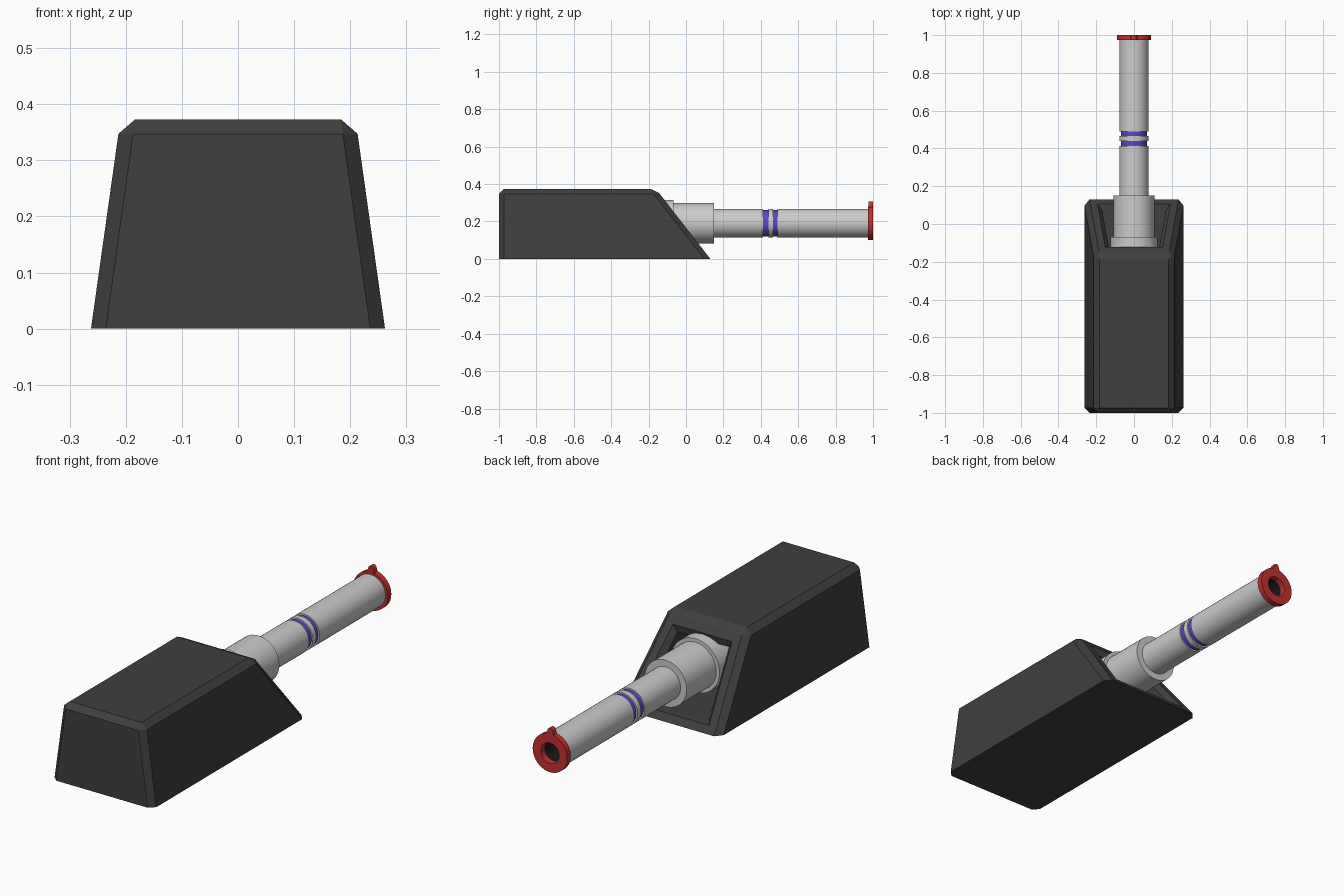
import bpy, bmesh, math
from mathutils import Vector

if "Cube" in bpy.data.objects:
    bpy.data.objects.remove(bpy.data.objects["Cube"])


def material(name, color):
    m = bpy.data.materials.new(name)
    m.diffuse_color = (*color, 1)
    m.use_nodes = True
    m.node_tree.nodes["Principled BSDF"].inputs["Base Color"].default_value = m.diffuse_color
    return m


DARK = material("dark_grey", (0.05, 0.05, 0.05))
RED = material("red", (0.55, 0.03, 0.03))
BLUE = material("blue", (0.1, 0.06, 0.6))
BLACK = material("black", (0.01, 0.01, 0.01))
AXIS_Z = 0.191


def finish(bm, name, mat=None, smooth=False):
    me = bpy.data.meshes.new(name)
    bm.to_mesh(me)
    bm.free()
    ob = bpy.data.objects.new(name, me)
    bpy.context.collection.objects.link(ob)
    if mat:
        me.materials.append(mat)
    if smooth:
        bpy.ops.object.select_all(action='DESELECT')
        ob.select_set(True)
        bpy.context.view_layer.objects.active = ob
        bpy.ops.object.shade_smooth_by_angle(angle=math.radians(30))
    return ob


def lathe(name, profile, mat=None, closed=False, n=40):
    """Spin (radius, y) points around the barrel axis."""
    bm = bmesh.new()
    rings = []
    for r, y in profile:
        if r == 0:
            rings.append([bm.verts.new((0, y, AXIS_Z))] * n)
        else:
            rings.append([bm.verts.new((r * math.sin(a), y, AXIS_Z + r * math.cos(a)))
                          for a in (2 * math.pi * i / n for i in range(n))])
    pairs = list(zip(rings, rings[1:])) + ([(rings[-1], rings[0])] if closed else [])
    for a, b in pairs:
        for i in range(n):
            j = (i + 1) % n
            bm.faces.new(list(dict.fromkeys((a[i], a[j], b[j], b[i]))))
    bmesh.ops.recalc_face_normals(bm, faces=bm.faces)
    return finish(bm, name, mat, True)


# Housing: tapered block with a slanted end and chamfered upper edges
bm = bmesh.new()
W, T, H = 0.262, 0.2095, 0.373
front = [bm.verts.new((x, -1, z)) for x, z in ((-W, 0), (W, 0), (T, H), (-T, H))]
slant = [bm.verts.new((x, y, z)) for x, y, z in
         ((-W, 0.13, 0), (W, 0.13, 0), (T, -0.16, H), (-T, -0.16, H))]
bm.faces.new(front)
bm.faces.new(slant[::-1])
for i in range(4):
    j = (i + 1) % 4
    bm.faces.new((front[i], slant[i], slant[j], front[j]))
bmesh.ops.recalc_face_normals(bm, faces=bm.faces)
edges = [e for e in bm.edges if max(v.co.z for v in e.verts) > 0.1]
bmesh.ops.bevel(bm, geom=edges, offset=0.026, segments=1, affect='EDGES')

# Recessed opening in the slanted end
bm.normal_update()
direction = Vector((0, 0.79, 0.61))
face = max(bm.faces, key=lambda f: f.normal.dot(direction) * f.calc_area())
face = max((f for f in bm.faces if f.normal.y > 0.6), key=lambda f: f.calc_area())
bmesh.ops.inset_individual(bm, faces=[face], thickness=0.038, use_even_offset=True)
bmesh.ops.inset_individual(bm, faces=[face], thickness=0.022, depth=-0.025,
                           use_even_offset=True)
bmesh.ops.inset_individual(bm, faces=[face], thickness=0.0001, use_even_offset=True)
for v in face.verts:
    v.co.y = -0.26
finish(bm, "housing", DARK)

# Barrel parts
lathe("mount_collar", [(0, -0.26), (0.125, -0.26), (0.125, -0.068), (0, -0.068)])
lathe("barrel_sleeve", [(0, -0.1), (0.108, -0.1), (0.108, 0.15), (0, 0.15)])
lathe("rear_barrel", [(0, 0.1), (0.077, 0.1), (0.077, 0.413), (0, 0.413)])
lathe("middle_band", [(0.06, 0.44), (0.077, 0.44), (0.077, 0.466), (0.06, 0.466)], closed=True)
for i, y in enumerate((0.41, 0.463)):
    lathe(f"blue_band_{i + 1}", [(0, y), (0.07, y), (0.07, y + 0.03), (0, y + 0.03)], BLUE)
lathe("front_barrel", [(0, 0.49), (0.077, 0.49), (0.077, 0.98), (0.05, 0.98)])
lathe("bore", [(0.048, 0.978), (0.048, 0.88), (0, 0.88)], BLACK)
lathe("muzzle_ring", [(0.047, 0.974), (0.089, 0.974), (0.089, 1), (0.047, 1)], RED, closed=True)

# Sight tab: rounded lug on top of the muzzle ring
bm = bmesh.new()
outline = [(-0.022, 0.268), (0.022, 0.268)]
outline += [(0.013 * math.cos(a), 0.294 + 0.013 * math.sin(a))
            for a in (math.pi * i / 8 for i in range(9))]
tab = bm.faces.new([bm.verts.new((x, 0.975, z)) for x, z in outline])
ext = bmesh.ops.extrude_face_region(bm, geom=[tab])
bmesh.ops.translate(bm, vec=(0, 0.025, 0),
                    verts=[g for g in ext["geom"] if isinstance(g, bmesh.types.BMVert)])
bmesh.ops.recalc_face_normals(bm, faces=bm.faces)
finish(bm, "sight_tab", RED, True)
